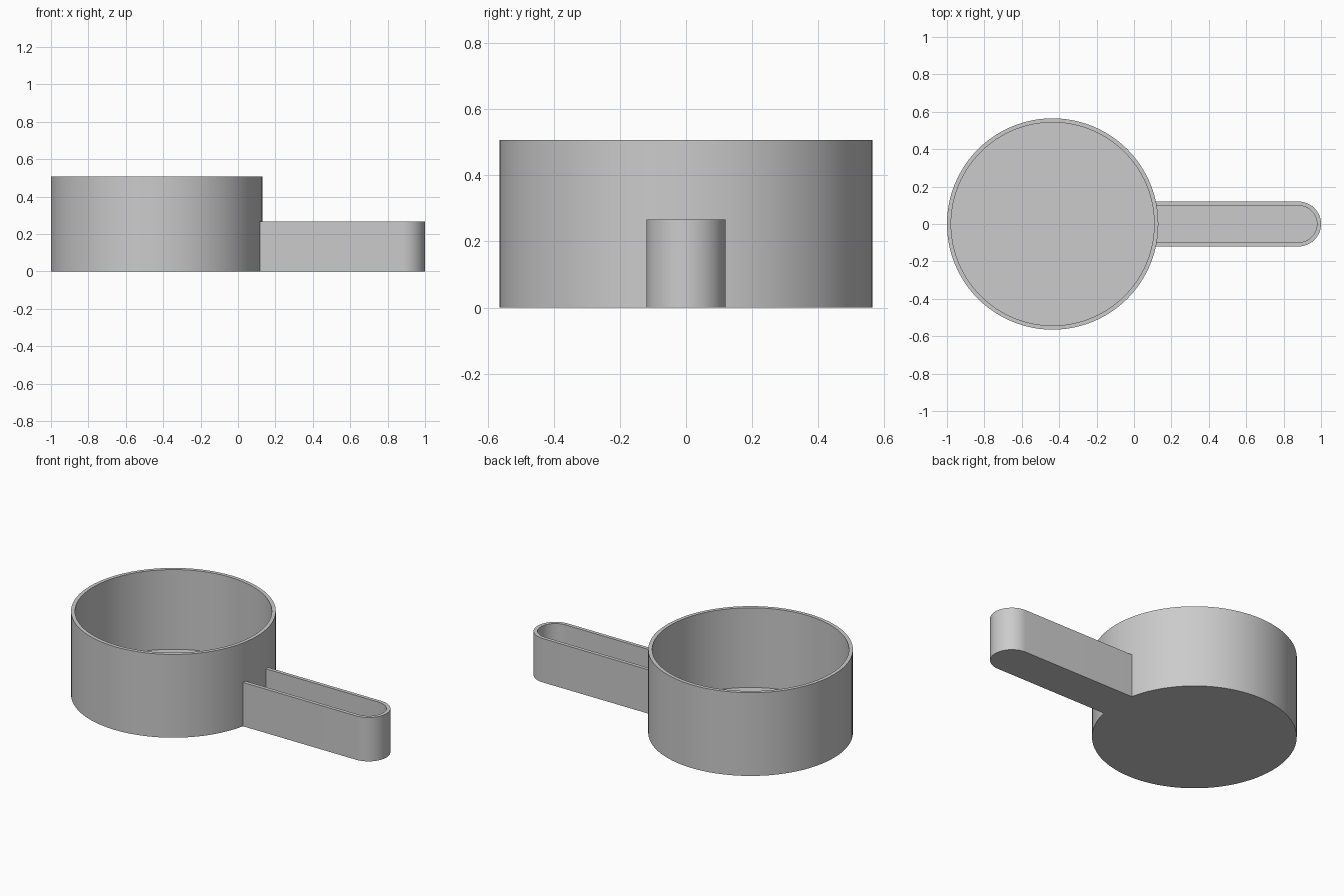
import bpy
import bmesh
from math import pi, sin, cos, radians

cube = bpy.data.objects.get("Cube")
if cube:
    bpy.data.objects.remove(cube, do_unlink=True)

WALL = 0.022
CUP_X, CUP_R, CUP_H = -0.435, 0.565, 0.507
HANDLE_H, HANDLE_R, HANDLE_START = 0.267, 0.12, 0.112
CUP_SIDES, HANDLE_STEPS = 96, 32

grey = bpy.data.materials.new("plain grey")
grey.use_nodes = True
colour = (0.6, 0.6, 0.6, 1)
grey.diffuse_color = colour
grey.node_tree.nodes["Principled BSDF"].inputs["Base Color"].default_value = colour


def circle(radius):
    steps = [2 * pi * i / CUP_SIDES for i in range(CUP_SIDES)]
    return [(CUP_X + radius * cos(a), radius * sin(a)) for a in steps]


def rounded_end(radius):
    """Straight sides from the cup, closed by a half circle at the tip."""
    steps = [pi * (i / HANDLE_STEPS - 0.5) for i in range(HANDLE_STEPS + 1)]
    tip = [(1 - HANDLE_R + radius * cos(a), radius * sin(a)) for a in steps]
    return [(HANDLE_START, -radius)] + tip + [(HANDLE_START, radius)]


def open_tray(name, outer, inner, height, closed):
    """Hollow vessel: outer wall, rim, inner wall and a floor of wall thickness."""
    bm = bmesh.new()
    levels = [(outer, 0), (outer, height), (inner, height), (inner, WALL)]
    rings = [[bm.verts.new((x, y, z)) for x, y in line] for line, z in levels]
    count = len(outer)
    for low, high in zip(rings, rings[1:]):
        for i in range(count if closed else count - 1):
            j = (i + 1) % count
            bm.faces.new((low[i], low[j], high[j], high[i]))
    bm.faces.new(rings[0][::-1])
    bm.faces.new(rings[-1])
    if not closed:
        # Butt end buried in the cup wall
        bm.faces.new([r[0] for r in rings] + [r[-1] for r in reversed(rings)])
    bmesh.ops.recalc_face_normals(bm, faces=bm.faces)
    mesh = bpy.data.meshes.new(name)
    bm.to_mesh(mesh)
    bm.free()
    mesh.materials.append(grey)
    obj = bpy.data.objects.new(name, mesh)
    bpy.context.collection.objects.link(obj)
    bpy.ops.object.select_all(action="DESELECT")
    obj.select_set(True)
    bpy.context.view_layer.objects.active = obj
    bpy.ops.object.shade_smooth_by_angle(angle=radians(30))
    return obj


# Round cup
open_tray("cup", circle(CUP_R), circle(CUP_R - WALL), CUP_H, True)

# Hollow trough handle
open_tray("handle", rounded_end(HANDLE_R), rounded_end(HANDLE_R - WALL), HANDLE_H, False)
